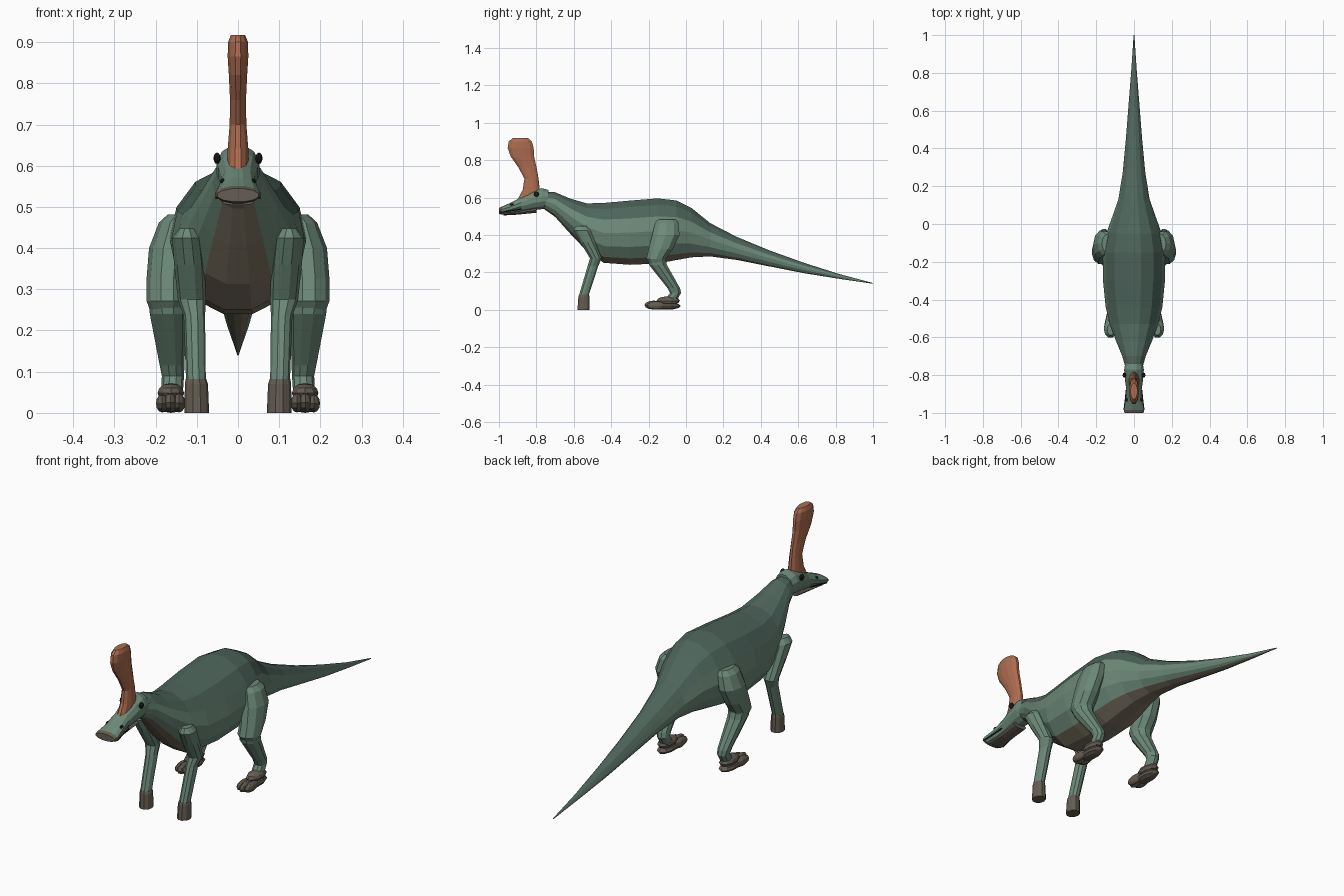
import bpy, bmesh
from math import sin, cos, pi
from mathutils import Vector


def material(name, r, g, b):
    m = bpy.data.materials.new(name)
    m.diffuse_color = (r, g, b, 1)
    return m


DARK = material("back_green", .075, .13, .105)
MID = material("flank_green", .15, .25, .19)
BELLY = material("belly_tan", .20, .17, .12)
CREST = material("crest_orange", .42, .15, .08)
FOOT = material("foot_brown", .13, .11, .085)
BLACK = material("eye_black", .01, .012, .012)


def loft(name, sections, sides, mats, pick=None, upright=True, mirror=False):
    """Skin ellipses (x, y, z, a, b): upright rings lie in xz, flat rings in xy."""
    bm = bmesh.new()
    rings = []
    for x, y, z, a, b in sections:
        ring = []
        for i in range(sides):
            t = 2 * pi * (i + .5) / sides
            u, v = a * sin(t), b * cos(t)
            ring.append(bm.verts.new((x + u, y, z + v) if upright else (x + u, y + v, z)))
        rings.append(ring)
    for s, (r0, r1) in enumerate(zip(rings, rings[1:])):
        for i in range(sides):
            j = (i + 1) % sides
            f = bm.faces.new((r0[i], r0[j], r1[j], r1[i]))
            # steps counted from the top face of the ring
            step = min(j, sides - j)
            f.material_index = pick(s, step) if pick else 0
    for ring, s in ((rings[0], 0), (rings[-1], len(rings) - 2)):
        f = bm.faces.new(ring)
        f.material_index = pick(s, sides // 2) if pick else 0
    return finish(name, bm, mats, mirror)


def blobs(name, parts, mat, mirror=True, segs=10, rings=6):
    """Several scaled spheres (centre, radii) in one mesh."""
    bm = bmesh.new()
    for c, r in parts:
        vs = bmesh.ops.create_uvsphere(bm, u_segments=segs, v_segments=rings, radius=1)["verts"]
        for v in vs:
            v.co = Vector(c) + Vector([v.co[k] * r[k] for k in range(3)])
    return finish(name, bm, [mat], mirror)


def finish(name, bm, mats, mirror):
    bmesh.ops.recalc_face_normals(bm, faces=bm.faces[:])
    me = bpy.data.meshes.new(name)
    bm.to_mesh(me)
    bm.free()
    for m in mats:
        me.materials.append(m)
    ob = bpy.data.objects.new(name, me)
    bpy.context.collection.objects.link(ob)
    if mirror:
        ob.modifiers.new("mirror", 'MIRROR')
    return ob


# body, neck and tail: y, top z, bottom z, half width
profile = [(-.77, .632, .545, .042), (-.70, .630, .495, .062), (-.62, .597, .405, .095),
           (-.53, .572, .31, .128), (-.44, .575, .247, .150), (-.30, .588, .236, .164),
           (-.15, .600, .243, .166), (-.05, .588, .262, .147), (.03, .547, .277, .118),
           (.13, .465, .283, .083), (.27, .392, .265, .060), (.45, .317, .230, .043),
           (.63, .252, .195, .029), (.82, .191, .165, .014), (1.0, .143, .139, .002)]
loft("body", [(0, y, (t + b) / 2, w, (t - b) / 2) for y, t, b, w in profile], 14,
     [DARK, MID, BELLY], lambda s, k: 0 if k <= 2 else (2 if k >= 6 else 1))

# head with flared beak
skull = [(-1.0, .545, .512, .052), (-.985, .552, .508, .056), (-.94, .572, .513, .048),
         (-.88, .604, .522, .042), (-.82, .637, .530, .050), (-.77, .652, .536, .054),
         (-.735, .642, .540, .048)]
loft("head", [(0, y, (t + b) / 2, w, (t - b) / 2) for y, t, b, w in skull], 12,
     [MID, FOOT], lambda s, k: 1 if s == 0 else 0)
loft("lower_jaw", [(0, -.975, .511, .040, .007), (0, -.90, .518, .034, .010),
                   (0, -.80, .532, .036, .014)], 10, [FOOT])
loft("mouth_line", [(.053, -.985, .522, .003, .003), (.046, -.93, .530, .003, .003),
                    (.041, -.88, .538, .003, .003)], 6, [BLACK], mirror=True)
blobs("eyes", [((.051, -.80, .618), (.009, .014, .014))], BLACK)
blobs("nostrils", [((.037, -.93, .562), (.006, .011, .007))], BLACK, segs=8)

# tall crest: z, front y, back y, half width
blade = [(.585, -.905, -.765, .027), (.64, -.875, -.78, .026), (.70, -.865, -.787, .021),
         (.76, -.897, -.797, .020), (.82, -.940, -.810, .023), (.865, -.956, -.812, .026),
         (.90, -.950, -.822, .025), (.917, -.928, -.842, .018)]
loft("crest", [(0, (f + b) / 2, z, w, (b - f) / 2) for z, f, b, w in blade], 12,
     [CREST], upright=False)

# front legs
loft("front_leg", [(.124, -.560, .448, .018, .030), (.124, -.556, .425, .036, .047),
                   (.118, -.525, .36, .037, .042), (.112, -.482, .275, .034, .033),
                   (.106, -.497, .235, .026, .030), (.102, -.547, .075, .024, .027)],
     10, [MID], upright=False, mirror=True)
loft("front_hoof", [(.102, -.545, .082, .025, .028), (.101, -.546, .070, .028, .031),
                    (.100, -.548, 0, .030, .034)], 10, [FOOT], upright=False, mirror=True)

# hind legs
loft("hind_thigh", [(.140, -.103, .482, .030, .050), (.152, -.103, .462, .040, .066),
                    (.166, -.108, .40, .050, .077), (.172, -.135, .325, .050, .068),
                    (.172, -.160, .272, .050, .055), (.172, -.155, .250, .042, .045)],
     10, [MID], upright=False, mirror=True)
loft("hind_shin", [(.172, -.160, .285, .046, .050), (.170, -.150, .240, .044, .050),
                   (.160, -.065, .115, .030, .035), (.158, -.056, .090, .027, .031),
                   (.160, -.085, .045, .026, .035)],
     10, [MID], upright=False, mirror=True)

# hind feet with three toes
blobs("hind_foot", [((.163, -.095, .048), (.034, .062, .024)),
                    ((.163, -.105, .020), (.035, .078, .020)),
                    ((.143, -.162, .024), (.016, .050, .023)),
                    ((.164, -.172, .025), (.016, .050, .024)),
                    ((.184, -.160, .023), (.016, .050, .022))], FOOT)
